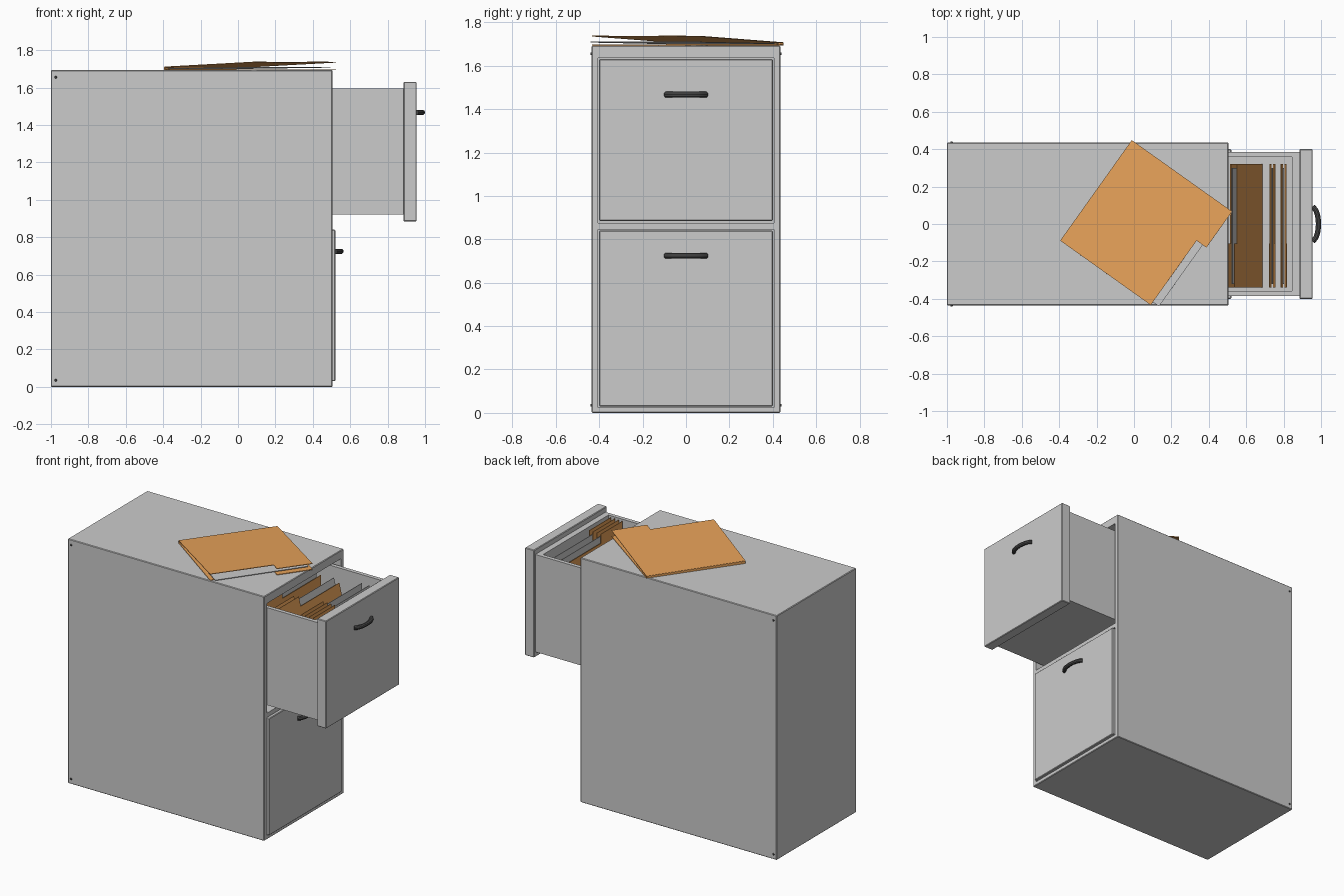
import bpy, bmesh, math
from mathutils import Vector, Matrix

if "Cube" in bpy.data.objects:
    bpy.data.objects.remove(bpy.data.objects["Cube"])


def material(name, rgb):
    m = bpy.data.materials.new(name)
    m.diffuse_color = (*rgb, 1)
    m.use_nodes = True
    m.node_tree.nodes["Principled BSDF"].inputs["Base Color"].default_value = m.diffuse_color
    return m


MANILA = material("manila_card", (0.8, 0.36, 0.1))
DARK = material("dark_metal", (0.08, 0.08, 0.08))


def finish(bm, name, mat=None):
    bmesh.ops.recalc_face_normals(bm, faces=bm.faces)
    me = bpy.data.meshes.new(name)
    bm.to_mesh(me)
    bm.free()
    ob = bpy.data.objects.new(name, me)
    bpy.context.collection.objects.link(ob)
    if mat:
        me.materials.append(mat)
    return ob


def box(name, lo, hi, bevel=0.0):
    lo, hi = Vector(lo), Vector(hi)
    bm = bmesh.new()
    bmesh.ops.create_cube(bm, size=1)
    for v in bm.verts:
        v.co = Vector(a * b for a, b in zip(v.co, hi - lo)) + (lo + hi) / 2
    if bevel:
        bmesh.ops.bevel(bm, geom=bm.edges[:], offset=bevel, segments=1, affect='EDGES')
    return finish(bm, name)


def cut(ob, lo, hi):
    cutter = box("cutter", lo, hi)
    cutter.hide_render = True
    mod = ob.modifiers.new("cut", 'BOOLEAN')
    mod.operation, mod.object, mod.solver = 'DIFFERENCE', cutter, 'EXACT'
    bpy.context.view_layer.objects.active = ob
    bpy.ops.object.modifier_apply(modifier=mod.name)
    bpy.data.objects.remove(cutter)


# Thin sheet: outline points in (u, v) placed along two direction vectors
def sheet(name, pts, origin, u, v, mat=None, t=0.004):
    o, u, v = Vector(origin), Vector(u), Vector(v)
    n = u.cross(v).normalized() * t
    bm = bmesh.new()
    f = bm.faces.new([bm.verts.new(o + u * a + v * b - n / 2) for a, b in pts])
    new = bmesh.ops.extrude_face_region(bm, geom=[f])["geom"]
    bmesh.ops.translate(bm, vec=n, verts=[g for g in new if isinstance(g, bmesh.types.BMVert)])
    return finish(bm, name, mat)


W, H, TAB, TW = 0.66, 0.592, 0.656, 0.237


def leaf_outline(tab_start=W - TW):
    return [(0, 0), (W, 0), (W, TAB), (tab_start, TAB), (tab_start, H), (0, H)]


PAPER = [(0.02, 0.01), (0.64, 0.01), (0.64, 0.632), (0.02, 0.632)]

# Cabinet shell with two drawer openings
shell = box("cabinet_body", (-1, -0.435, 0), (0.505, 0.435, 1.693), 0.004)
for z0, z1 in ((0.025, 0.845), (0.875, 1.635)):
    cut(shell, (-0.96, -0.405, z0), (0.6, 0.405, z1))


# Drawers: open tray, front panel and arched handle
def drawer(prefix, back, front, face, z0, z1, tray0, tray1, handle_z, reach):
    tray = box(prefix + "_tray", (back, -0.385, tray0), (front, 0.385, tray1))
    cut(tray, (back + 0.04, -0.358, tray0 + 0.014), (front - 0.04, 0.358, tray1 + 0.1))
    box(prefix + "_front", (front, -0.4, z0), (face, 0.4, z1), 0.004)
    cu = bpy.data.curves.new(prefix + "_handle", 'CURVE')
    cu.dimensions = '3D'
    cu.bevel_depth, cu.bevel_resolution, cu.use_fill_caps = 0.014, 3, True
    sp = cu.splines.new('POLY')
    n = 13
    sp.points.add(n - 1)
    for i, p in enumerate(sp.points):
        a = -1 + 2 * i / (n - 1)
        p.co = (face - 0.005 + (reach - 0.009) * math.sqrt(max(0, 1 - a * a * 0.98)),
                0.092 * a, handle_z, 1)
    cu.materials.append(DARK)
    ob = bpy.data.objects.new(prefix + "_handle", cu)
    bpy.context.collection.objects.link(ob)
    dg = bpy.context.evaluated_depsgraph_get()
    me = bpy.data.meshes.new_from_object(ob.evaluated_get(dg))
    bpy.data.objects.remove(ob)
    ob = bpy.data.objects.new(prefix + "_handle", me)
    bpy.context.collection.objects.link(ob)
    bpy.ops.object.select_all(action='DESELECT')
    ob.select_set(True)
    bpy.context.view_layer.objects.active = ob
    bpy.ops.object.shade_smooth_by_angle()


drawer("upper_drawer", -0.5, 0.885, 0.955, 0.885, 1.63, 0.92, 1.595, 1.467, 0.045)
drawer("lower_drawer", -0.9, 0.45, 0.52, 0.03, 0.84, 0.065, 0.745, 0.724, 0.045)


# Upright folders: base x, then top x of rear leaf, paper and front leaf
FOLDERS = [(0.80, 0.785, 0.795, 0.815), (0.74, 0.725, 0.738, 0.755),
           (0.68, 0.495, 0.515, 0.535), (0.40, 0.37, 0.39, 0.41),
           (0.28, 0.24, 0.26, 0.28), (0.12, 0.09, 0.11, 0.13)]
for i, (base, rear, mid, front) in enumerate(FOLDERS):
    for part, top, dx in (("rear_leaf", rear, -0.006), ("paper", mid, 0), ("front_leaf", front, 0.006)):
        lean = Vector((top - base - dx, 0, TAB - 0.01)).normalized()
        paper = part == "paper"
        sheet(f"folder_{i}_{part}", PAPER if paper else leaf_outline(),
              (base + dx, 0.32, 0.937), (0, -1, 0), lean, None if paper else MANILA)

# Loose folder lying on top of the cabinet, tab at the far end
U = Vector((0.580, 0.814, 0))
V = Vector((0.815, -0.580, 0))
O = Vector((-0.393, -0.09, 0))
Z = Vector((0, 0, 1))
sheet("loose_folder_bottom_leaf", leaf_outline(), O + Z * 1.695, U, V, MANILA)
sheet("loose_folder_paper", PAPER, O + Z * 1.701, U, V + Z * 0.012)
sheet("loose_folder_top_leaf", leaf_outline(), O + Z * 1.71, U - Z * 0.006, V + Z * 0.045, MANILA)
sheet("loose_folder_spine", [(0, 0), (W, 0), (W, 0.012), (0, 0.016)], O + Z * 1.694, U, Z, MANILA)

# Small screws at the rear corners of both side panels
for side in (-1, 1):
    for z in (0.035, 1.655):
        bm = bmesh.new()
        bmesh.ops.create_cone(bm, cap_ends=True, segments=10, radius1=0.008, radius2=0.005, depth=0.008,
                              matrix=Matrix.Translation((-0.975, side * 0.437, z))
                              @ Matrix.Rotation(-side * math.pi / 2, 4, 'X'))
        finish(bm, "side_screw", DARK)
